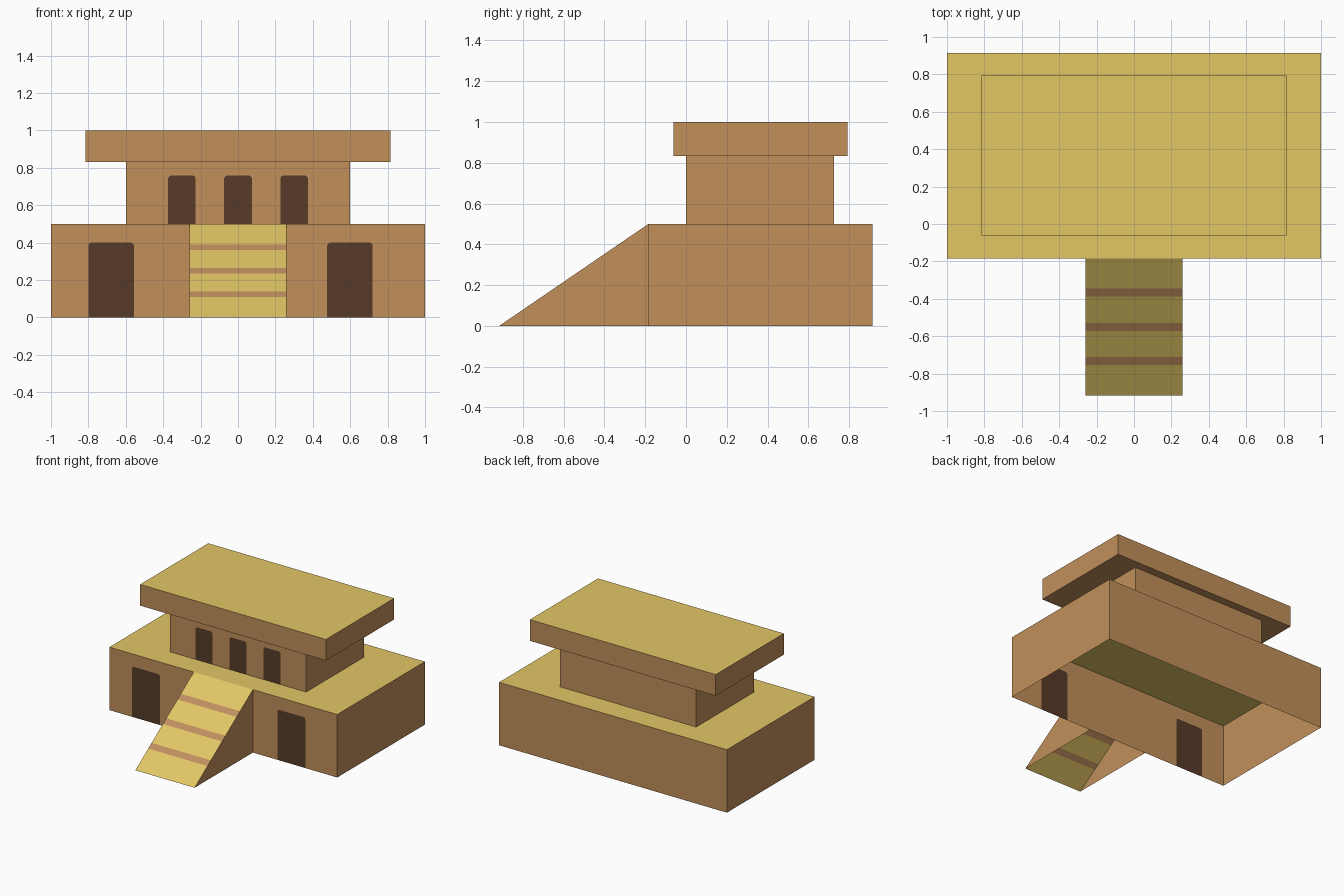
import bpy
import math

if "Cube" in bpy.data.objects:
    bpy.data.objects.remove(bpy.data.objects["Cube"])


def srgb(r, g, b):
    def lin(c):
        c /= 255
        return c / 12.92 if c <= 0.04045 else ((c + 0.055) / 1.055) ** 2.4
    return (lin(r), lin(g), lin(b), 1)


def material(name, rgb):
    m = bpy.data.materials.new(name)
    m.diffuse_color = srgb(*rgb)
    m.use_nodes = True
    m.node_tree.nodes["Principled BSDF"].inputs["Base Color"].default_value = m.diffuse_color
    return m


CLAY, SAND, DARK, STRIPE = range(4)
MATS = [material("clay_brown", (193, 144, 90)),
        material("sand_yellow", (227, 198, 101)),
        material("dark_brown", (87, 59, 40)),
        material("stripe_brown", (193, 143, 95))]


def build(name, faces):
    """Make an object from (material, points) faces wound outward."""
    verts, polys, index = [], [], {}
    for _, pts in faces:
        poly = []
        for p in pts:
            key = tuple(round(c, 5) for c in p)
            if key not in index:
                index[key] = len(verts)
                verts.append(key)
            poly.append(index[key])
        polys.append(poly)
    me = bpy.data.meshes.new(name)
    me.from_pydata(verts, [], polys)
    for m in MATS:
        me.materials.append(m)
    for poly, (mat, _) in zip(me.polygons, faces):
        poly.material_index = mat
    ob = bpy.data.objects.new(name, me)
    bpy.context.collection.objects.link(ob)


def opening(x0, x1, y, z0, z1, r=0.015):
    """Doorway outline with slightly rounded top corners."""
    pts = [(x0, y, z0), (x1, y, z0)]
    for cx, start in ((x1 - r, 0), (x0 + r, 90)):
        for a in (0, 45, 90):
            t = math.radians(start + a)
            pts.append((cx + r * math.cos(t), y, z1 - r + r * math.sin(t)))
    return pts


def tier(name, x, y0, y1, z0, z1, doors=(), door_top=0, top=None, bottom=None):
    """Box storey with openings cut into its front wall."""
    faces = []
    front = [(-x, y0, z0)]
    for a, b in doors:
        outline = opening(a, b, y0, z0, door_top)
        faces.append((DARK, outline))
        front += [outline[0]] + outline[:0:-1]
    front += [(x, y0, z0), (x, y0, z1), (-x, y0, z1)]
    faces.append((CLAY, front))
    corners = [(x, y0), (x, y1), (-x, y1), (-x, y0)]
    for (ax, ay), (bx, by) in zip(corners, corners[1:]):
        faces.append((CLAY, [(ax, ay, z0), (bx, by, z0), (bx, by, z1), (ax, ay, z1)]))
    if top is not None:
        faces.append((top, [(px, py, z1) for px, py in corners]))
    if bottom is not None:
        faces.append((bottom, [(px, py, z0) for px, py in reversed(corners)]))
    build(name, faces)


# Storeys: open-bottomed base, upper walls, closed roof slab
tier("base", 1.0, -0.184, 0.915, 0, 0.5,
     [(-0.80, -0.557), (0.477, 0.72)], 0.40, top=SAND)
tier("upper_storey", 0.598, 0.0, 0.727, 0.5, 0.832,
     [(c - 0.074, c + 0.074) for c in (-0.3, 0, 0.3)], 0.758)
tier("roof_slab", 0.816, -0.062, 0.793, 0.832, 1.0, top=SAND, bottom=CLAY)

# Ramp: sloping strips with stripes, triangular sides, open underneath
W, Y0, Y1, H = 0.26, -0.916, -0.184, 0.5
cuts = [0]
for z in (0.125, 0.25, 0.375):
    cuts += [z - 0.0145, z + 0.0145]
cuts.append(H)


def slope_y(z):
    return Y0 + (Y1 - Y0) * z / H


ramp = []
for i, (a, b) in enumerate(zip(cuts, cuts[1:])):
    ya, yb = slope_y(a), slope_y(b)
    ramp.append((STRIPE if i % 2 else SAND,
                 [(-W, ya, a), (W, ya, a), (W, yb, b), (-W, yb, b)]))
ramp.append((CLAY, [(W, Y0, 0), (W, Y1, 0), (W, Y1, H)]))
ramp.append((CLAY, [(-W, Y1, H), (-W, Y1, 0), (-W, Y0, 0)]))
build("ramp", ramp)
